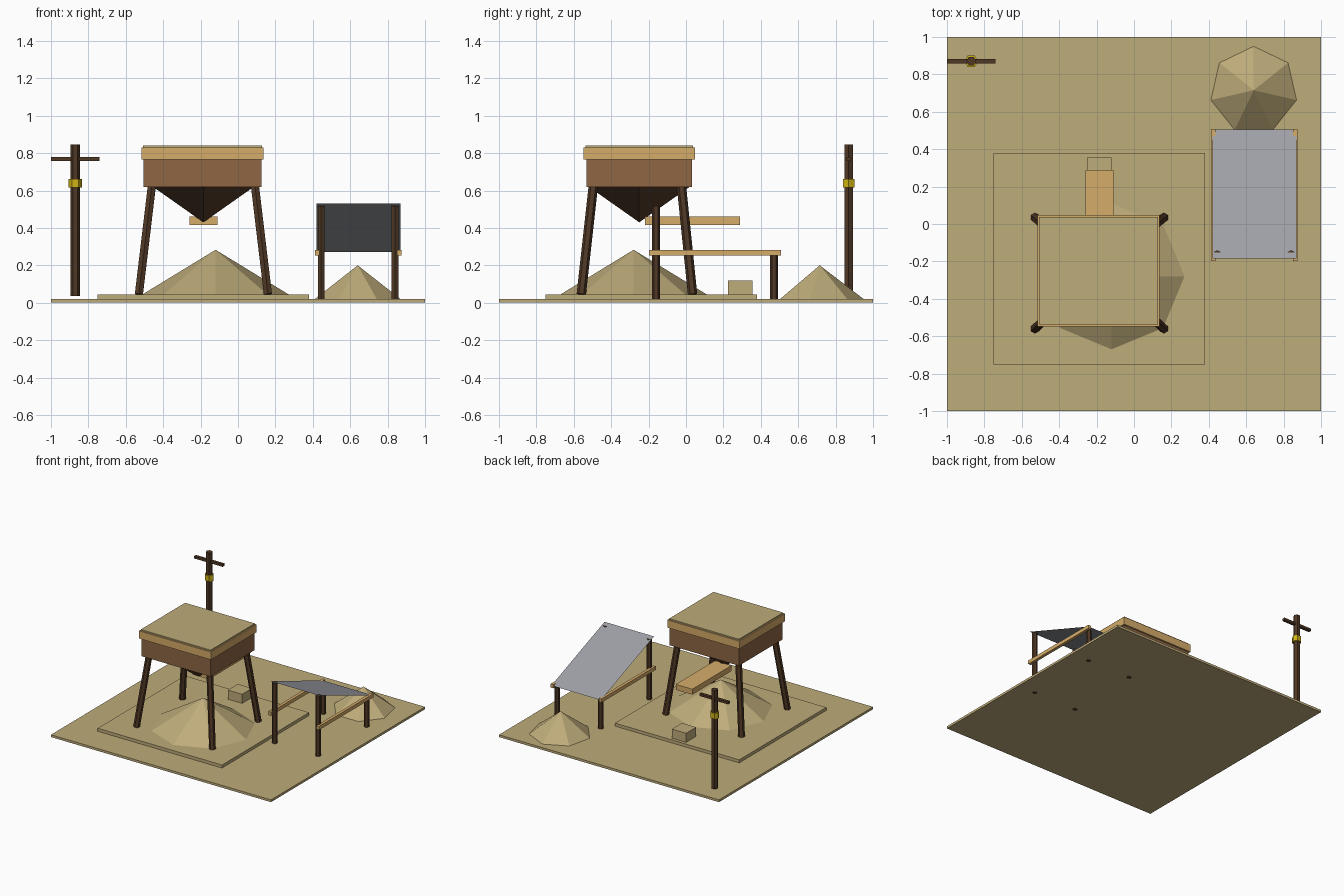
import bpy, bmesh
from math import radians
from mathutils import Vector, Matrix

cube = bpy.data.objects.get("Cube")
if cube:
    bpy.data.objects.remove(cube, do_unlink=True)


def material(name, rgb):
    col = [(c / 255 / 12.92 if c < 11 else ((c / 255 + 0.055) / 1.055) ** 2.4) for c in rgb] + [1]
    m = bpy.data.materials.new(name)
    m.use_nodes = True
    m.diffuse_color = col
    bsdf = m.node_tree.nodes["Principled BSDF"]
    bsdf.inputs["Base Color"].default_value = col
    bsdf.inputs["Roughness"].default_value = 0.9
    return m


SAND = material("sand", (190, 172, 122))
TIMBER = material("light timber", (214, 172, 106))
BOARD = material("brown board", (142, 102, 68))
DARK = material("dark wood", (80, 56, 37))
METAL = material("grey sheet", (158, 161, 168))
YELLOW = material("yellow band", (208, 180, 22))


def finish(name, bm, mat):
    mesh = bpy.data.meshes.new(name)
    bm.to_mesh(mesh)
    bm.free()
    mesh.materials.append(mat)
    obj = bpy.data.objects.new(name, mesh)
    bpy.context.collection.objects.link(obj)
    return obj


def box(name, x, y, z, mat):
    """Box from three (low, high) ranges."""
    bm = bmesh.new()
    mid = Vector([(a + b) / 2 for a, b in (x, y, z)])
    size = [b - a for a, b in (x, y, z)]
    bmesh.ops.create_cube(bm, size=1, matrix=Matrix.Translation(mid) @ Matrix.Diagonal(size + [1]))
    return finish(name, bm, mat)


def rod(name, start, end, radius, mat, sides=6, spin=0, tip=None):
    """Faceted cylinder, or cone when a tip radius is given, between two points."""
    a, b = Vector(start), Vector(end)
    d = b - a
    turn = Vector((0, 0, 1)).rotation_difference(d).to_matrix().to_4x4()
    bm = bmesh.new()
    bmesh.ops.create_cone(bm, cap_ends=True, segments=sides, radius1=radius,
                          radius2=radius if tip is None else tip, depth=d.length,
                          matrix=Matrix.Translation((a + b) / 2) @ turn @ Matrix.Rotation(radians(spin), 4, 'Z'))
    return finish(name, bm, mat)


# Ground and raised pad
box("ground", (-1, 1), (-1, 1), (0.001, 0.02), SAND)
box("pad", (-0.75, 0.38), (-0.75, 0.38), (0.02, 0.045), SAND)

# Sand heaps and block
rod("large_heap", (-0.12, -0.28, 0.045), (-0.12, -0.28, 0.283), 0.39, SAND, sides=8, tip=0)
rod("small_heap", (0.64, 0.715, 0.02), (0.64, 0.715, 0.2), 0.235, SAND, sides=7, tip=0)
box("block", (-0.25, -0.12), (0.225, 0.355), (0.045, 0.12), SAND)

# Hopper: box, rim, fill and funnel
HX, HY = -0.19, -0.25


def hopper_box(name, hx, hy, z, mat):
    box(name, (HX - hx, HX + hx), (HY - hy, HY + hy), z, mat)


hopper_box("hopper_body", 0.315, 0.283, (0.62, 0.77), BOARD)
hopper_box("hopper_rim", 0.327, 0.297, (0.767, 0.83), TIMBER)
hopper_box("hopper_fill", 0.317, 0.287, (0.82, 0.84), SAND)
rod("hopper_funnel", (HX + 0.005, HY, 0.62), (HX + 0.005, HY, 0.43), 0.27, DARK, sides=4, tip=0)

# Splayed hopper legs
for side, sx in (("right", -1), ("left", 1)):
    for end, foot_y, top_y in (("front", -0.56, -0.495), ("back", 0.035, -0.025)):
        rod(f"hopper_leg_{end}_{side}", (-0.185 + sx * 0.345, foot_y, 0.045),
            (-0.185 + sx * 0.275, top_y, 0.63), 0.025, DARK)

# Chute under the hopper
box("chute", (-0.26, -0.11), (-0.22, 0.29), (0.415, 0.46), TIMBER)

# Lean-to shelter: posts, rails and a thin sloping sheet
for side, px, rail in (("right", 0.445, (0.412, 0.437)), ("left", 0.84, (0.85, 0.875))):
    rod(f"shelter_front_post_{side}", (px, -0.16, 0), (px, -0.16, 0.518), 0.021, DARK)
    rod(f"shelter_back_post_{side}", (px, 0.47, 0), (px, 0.47, 0.26), 0.021, DARK)
    box(f"shelter_rail_{side}", rail, (-0.197, 0.507), (0.253, 0.283), TIMBER)

bm = bmesh.new()
corners = ((0.42, -0.185, 0.53), (0.87, -0.185, 0.53), (0.87, 0.505, 0.27), (0.42, 0.505, 0.27))
bm.faces.new([bm.verts.new(c) for c in corners])
finish("shelter_roof", bm, METAL)

# Utility pole with crossbar and band
PX, PY = -0.87, 0.87
rod("pole", (PX, PY, 0.035), (PX, PY, 0.845), 0.026, DARK, spin=30)
box("pole_crossbar", (-1, -0.74), (PY - 0.012, PY + 0.012), (0.759, 0.779), DARK)
rod("pole_band", (PX, PY, 0.615), (PX, PY, 0.662), 0.036, YELLOW, spin=30)
